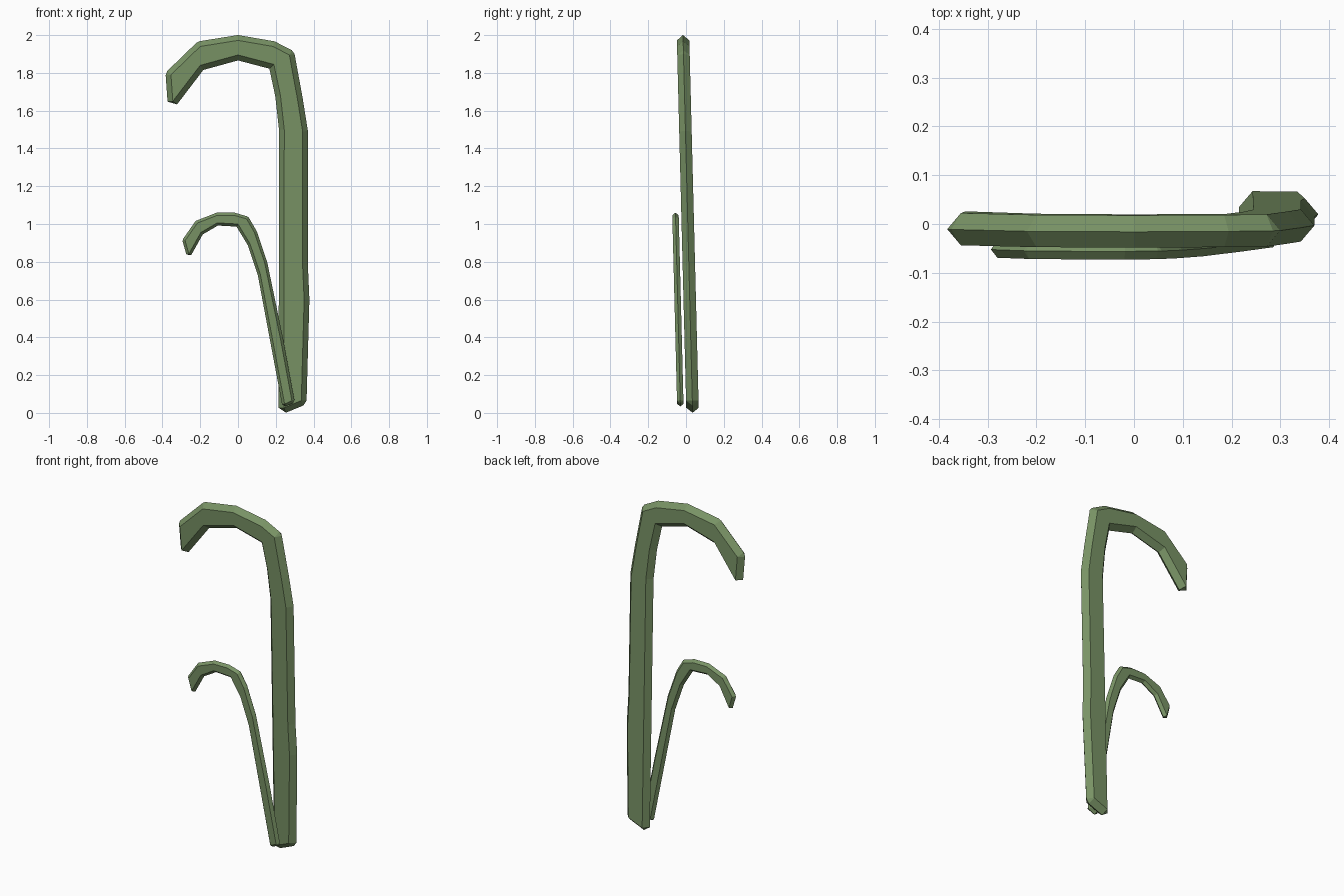
import bpy, bmesh
from mathutils import Vector

if "Cube" in bpy.data.objects:
    bpy.data.objects.remove(bpy.data.objects["Cube"])

green = bpy.data.materials.new("stem_green")
green.diffuse_color = (0.19, 0.29, 0.13, 1)
green.use_nodes = True
green.node_tree.nodes["Principled BSDF"].inputs["Base Color"].default_value = green.diffuse_color


def bevelled_hook(name, pts, rim, half, base_y):
    """Flat clockwise outline (x, z) with a ridge standing out by `rim` all round, leaning forward."""
    pts = [Vector(p) for p in pts]
    n = len(pts)
    bm = bmesh.new()

    def vert(p, y):
        return bm.verts.new((p.x, base_y - 0.0255 * p.y + y, p.y))

    front = [vert(p, -half) for p in pts]
    back = [vert(p, half) for p in pts]
    ridge = []
    for i, p in enumerate(pts):
        d1 = (p - pts[i - 1]).normalized()
        d2 = (pts[(i + 1) % n] - p).normalized()
        n1, n2 = Vector((-d1.y, d1.x)), Vector((-d2.y, d2.x))
        if d1.x * d2.y - d1.y * d2.x < -0.5 or d1.dot(d2) < 0:
            # sharp outer corner is cut off with two ridge points
            ridge.append([vert(p + n1 * rim, 0), vert(p + n2 * rim, 0)])
        else:
            m = (n1 + n2).normalized()
            ridge.append([vert(p + m * rim / m.dot(n1), 0)])
    bm.faces.new(front)
    bm.faces.new(back[::-1])
    for i in range(n):
        j = (i + 1) % n
        a, b = ridge[i][-1], ridge[j][0]
        for side in (front, back):
            bm.faces.new((side[i], a, b, side[j]))
            if len(ridge[i]) == 2:
                bm.faces.new((side[i], *ridge[i]))
    bmesh.ops.recalc_face_normals(bm, faces=bm.faces)
    mesh = bpy.data.meshes.new(name)
    bm.to_mesh(mesh)
    bm.free()
    mesh.materials.append(green)
    obj = bpy.data.objects.new(name, mesh)
    bpy.context.collection.objects.link(obj)
    return obj


# Tall thick stem: tip, over the crown, down the outside, up the inside
bevelled_hook("tall_stem", [
    (-0.355, 1.79), (-0.2, 1.94), (0, 1.972), (0.185, 1.94), (0.272, 1.895),
    (0.315, 1.66), (0.342, 1.49), (0.342, 0.78), (0.35, 0.6), (0.335, 0.065),
    (0.243, 0.027), (0.245, 1.5), (0.225, 1.68), (0.19, 1.845), (0, 1.895),
    (-0.2, 1.84), (-0.345, 1.65)], 0.028, 0.033, 0.035)

# Short thin stem in front of it
bevelled_hook("short_stem", [
    (-0.28, 0.912), (-0.215, 1.005), (-0.11, 1.046), (-0.02, 1.046), (0.045, 1.027),
    (0.086, 0.957), (0.141, 0.795), (0.225, 0.39), (0.285, 0.065), (0.247, 0.047),
    (0.118, 0.735), (0.064, 0.895), (0.0, 1.0), (-0.11, 1.006),
    (-0.197, 0.955), (-0.26, 0.842)], 0.014, 0.017, -0.029)
